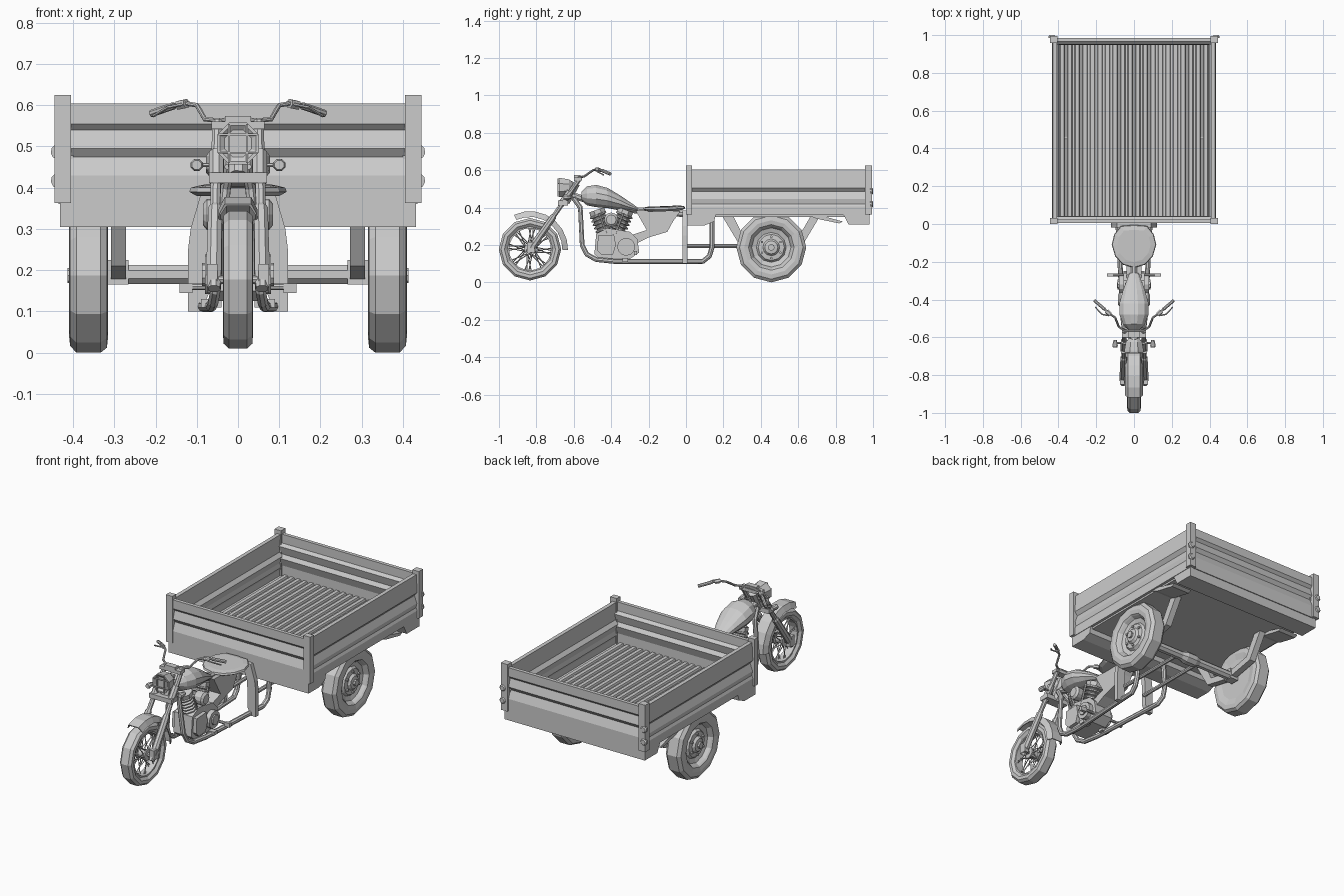
import bpy, bmesh, math
from mathutils import Vector as V

def make(name, lofts, mirror=False, closed=False):
    """Each loft is a list of rings; rings are skinned and capped (or closed into a loop)."""
    verts, faces = [], []
    for rings in lofts:
        b, n, m = len(verts), len(rings[0]), len(rings)
        for r in rings:
            verts += [tuple(p) for p in r]
        for i in range(m if closed else m - 1):
            for j in range(n):
                k, i2 = (j + 1) % n, (i + 1) % m
                faces.append((b+i*n+j, b+i*n+k, b+i2*n+k, b+i2*n+j))
        if not closed:
            faces += [tuple(range(b, b+n)), tuple(range(b+(m-1)*n, b+m*n))]
    me = bpy.data.meshes.new(name)
    me.from_pydata(verts, [], faces)
    bm = bmesh.new()
    bm.from_mesh(me)
    bmesh.ops.recalc_face_normals(bm, faces=bm.faces)
    bm.to_mesh(me)
    bm.free()
    ob = bpy.data.objects.new(name, me)
    bpy.context.collection.objects.link(ob)
    if mirror:
        ob.modifiers.new("mirror", 'MIRROR').use_mirror_merge = False
    return ob

def box(x0, x1, y0, y1, z0, z1):
    return [[(x0, y0, z), (x1, y0, z), (x1, y1, z), (x0, y1, z)] for z in (z0, z1)]

def prism(pts, x0, x1):
    return [[(x, y, z) for y, z in pts] for x in (x0, x1)]

def tube(path, r, n=8):
    P = [V(p) for p in path]
    R = r if isinstance(r, (list, tuple)) else [r] * len(P)
    rings, prev, u = [], None, None
    for i, p in enumerate(P):
        a = (p - P[i-1]).normalized() if i else V()
        c = (P[i+1] - p).normalized() if i < len(P) - 1 else V()
        t = (a + c).normalized()
        if prev is None:
            u = t.orthogonal().normalized()
        else:
            u = prev.rotation_difference(t) @ u
        w, prev = t.cross(u), t
        s = [2 * math.pi * (k + .5) / n for k in range(n)]
        rings.append([p + R[i] * (math.cos(q) * u + math.sin(q) * w) for q in s])
    return rings

def lathe(profile, cy, cz, n=12):
    return [[(x, cy + r * math.sin(2*math.pi*k/n), cz - r * math.cos(2*math.pi*k/n))
             for k in range(n)] for x, r in profile]

def xcyl(x0, x1, y, z, r, n=10):
    return lathe([(x0, r), (x1, r)], y, z, n)

# ---- Cargo bed: ribbed boards, posts, floor ----
def sheet(outer, t):
    return outer + [(d - t, z) for d, z in reversed(outer)]
side = sheet([(.43, .604), (.435, .505), (.418, .485), (.433, .445), (.428, .42), (.435, .405), (.435, .36)], .022)
end = sheet([(.435, .604), (.435, .555), (.42, .54), (.433, .495), (.418, .475), (.435, .43), (.435, .36)], .02)
make("side_board", [[[(d, y, z) for d, z in side] for y in (.02, .975)]], True)
make("front_board", [[[(x, .44 - d, z) for d, z in end] for x in (-.415, .415)]])
make("rear_board", [[[(x, .55 + d, z) for d, z in end] for x in (-.415, .415)]])
make("corner_post", [box(.405, .445, 0, .032, .363, .625), box(.405, .445, .957, .995, .363, .625)], True)
floor = [(-.42, .35), (-.42, .372)]
for i in range(20):
    x = -.4 + i * .04
    floor += [(x + .006, .372), (x + .01, .382), (x + .03, .382), (x + .034, .372)]
floor += [(.42, .372), (.42, .35)]
make("bed_floor", [[[(x, y, z) for x, z in floor] for y in (.015, .975)]])
make("front_beam", [prism([(.005, .365), (.005, .305), (.1, .305), (.15, .325), (.16, .365)], -.432, .432)])
make("rear_beam", [prism([(.84, .365), (.87, .308), (.98, .308), (.98, .365)], -.432, .432)])
make("mud_flap", [prism([(.63, .368), (.68, .368), (.84, .325), (.82, .315), (.7, .34)], .31, .425)], True)
make("tail_lamp", [tube([(.435, .985, z), (.435, .994, z), (.435, 1, z)], [.019, .019, .013], 10)
                   for z in (.417, .487)], True)

# ---- Rear axle, springs, wheels ----
make("axle", [tube([(-.3, .455, .19), (.3, .455, .19)], .025, 8),
              tube([(-.41, .455, .188), (.41, .455, .188)], .014, 8),
              tube([(-.06, .455, .19), (-.03, .455, .19), (.03, .455, .19), (.06, .455, .19)], [.025, .035, .035, .025])])
make("leaf_spring", [prism([(.19, .36), (.25, .36), (.31, .24), (.45, .21), (.6, .24), (.67, .36),
                            (.72, .36), (.63, .21), (.45, .175), (.28, .21)], .272, .308),
                     box(.265, .315, .43, .48, .165, .225)], True)
make("rear_wheel", [lathe([(.322, .01), (.322, .115), (.315, .15), (.318, .175), (.333, .187), (.392, .187),
                           (.407, .17), (.41, .145), (.405, .122), (.397, .115), (.38, .105), (.372, .08),
                           (.385, .07), (.388, .045), (.4, .035), (.404, .01)], .456, .187)], True)
bolts = [xcyl(.38, .396, .456 + .057 * math.sin(a), .187 + .057 * math.cos(a), .007, 6)
         for a in [i * math.pi / 3 for i in range(6)]]
make("wheel_bolts", bolts + [xcyl(.4, .414, .456, .187, .018, 8)], True)
make("drawbar", [tube([(.07, 0, .195), (.07, .14, .195), (.07, .455, .195)], .011)], True)

# ---- Motorcycle frame ----
make("frame_tube", [tube([(.02, -.6, .45), (.03, -.565, .4), (.05, -.555, .2), (.055, -.53, .15), (.06, -.48, .122),
                          (.065, -.38, .112), (.085, .0, .112), (.09, .09, .112), (.095, .125, .14), (.095, .14, .19),
                          (.085, .14, .35)], .0135),
                    tube([(.085, .14, .33), (.085, .0, .33)], .0135)], True)
make("backbone", [tube([(0, -.62, .47), (0, -.5, .43), (0, -.27, .385), (0, 0, .365)], .018),
                  tube([(0, -.645, .43), (0, -.59, .53)], .025)])
# hollow arch behind the engine
arch_side = [(0, .385), (.09, .385), (.115, .3), (.121, .25), (.121, .1), (.09, .1), (.072, .14), (.07, .25),
             (.066, .3), (.05, .34), (0, .345)]
make("rear_guard", [[[(x, y, z) for x, z in arch_side] for y in (-.018, .008)]], True)
make("seat_bracket", [prism([(-.27, .385), (-.03, .38), (-.07, .325), (-.1, .27), (-.2, .24), (-.28, .2),
                             (-.3, .25), (-.21, .28)], -.04, .04)])
seat = [(0, -.005), (.07, -.01), (.105, -.055), (.118, -.11), (.1, -.17), (.06, -.215), (0, -.232)]
seat += [(-x, y) for x, y in seat[-2:0:-1]]
make("seat", [[[(x * s, -.11 + (y + .11) * s, z + .06 * max(0, y + .11)) for x, y in seat]
               for s, z in ((.85, .38), (1, .39), (.97, .4), (.75, .405))]])
make("tank", [[[(w * math.cos(a), y, (t + b) / 2 + (t - b) / 2 * math.sin(a))
                for a in [2 * math.pi * (k + .5) / 12 for k in range(12)]]
               for y, t, b, w in ((-.56, .485, .44, .03), (-.53, .515, .41, .06), (-.48, .523, .4, .08),
                                  (-.42, .507, .395, .08), (-.35, .465, .39, .06), (-.26, .402, .38, .025))]])

# ---- Engine: finned V cylinders and cases ----
def fins(y0, z0, y1, z1):
    path, rad = [], []
    for i in range(7):
        for f, r in ((0, .037), (.25, .05), (.6, .05), (.85, .037)):
            t = (i + f) / 7
            path.append((0, y0 + (y1 - y0) * t, z0 + (z1 - z0) * t))
            rad.append(r)
    return tube(path, rad, 8)
make("cylinders", [fins(-.42, .24, -.475, .37), fins(-.38, .24, -.325, .37)])
make("cylinder_heads", [tube([(0, -.468, .36), (0, -.478, .388)], .045, 8),
                        tube([(0, -.332, .36), (0, -.322, .388)], .045, 8)])
make("crankcase", [prism([(-.48, .26), (-.49, .15), (-.46, .125), (-.3, .125), (-.25, .16), (-.26, .23),
                          (-.3, .27), (-.42, .29)], -.055, .055)])
make("engine_cover", [xcyl(.05, .08, -.32, .19, .048, 12), xcyl(.08, .087, -.32, .19, .028, 10),
                      prism([(-.47, .25), (-.475, .17), (-.45, .145), (-.39, .15), (-.375, .2), (-.385, .255)], .05, .075),
                      lathe([(.03, .034), (.075, .038), (.085, .026)], -.4, .335, 12)], True)
make("push_rods", [tube([(.05, -.42, .25), (.05, -.465, .37)], .006, 6),
                   tube([(.05, -.38, .25), (.05, -.335, .37)], .006, 6)], True)
make("foot_pegs", [xcyl(.05, .14, -.27, .16, .008, 8), box(.11, .142, -.278, -.262, .145, .168),
                   box(.04, .09, -.34, -.31, .11, .13)], True)

# ---- Front wheel, fender, fork ----
CY, CZ = -.834, .177
make("front_tyre", [lathe([(-.024, .122), (-.036, .137), (-.035, .155), (-.022, .167), (.022, .167), (.035, .155),
                           (.036, .137), (.024, .122)], CY, CZ)], closed=True)
make("front_rim", [lathe([(-.024, .125), (-.024, .112), (.024, .112), (.024, .125)], CY, CZ, 24)], closed=True)
make("front_hub", [lathe([(-.03, .032), (-.022, .032), (-.018, .022), (.018, .022), (.022, .032), (.03, .032)], CY, CZ, 12),
                   xcyl(-.075, .075, CY, CZ, .01, 8)])
spokes = []
for i in range(32):
    a, s = i * math.pi / 16, (i // 2) % 2 * 2 - 1
    b, x = a + s * .25, .02 * (1 if i % 2 else -1)
    spokes.append(tube([(x, CY + .025 * math.cos(a - s * .3), CZ + .025 * math.sin(a - s * .3)),
                        (x * .4, CY + .116 * math.cos(b), CZ + .116 * math.sin(b))], .0028, 4))
make("front_spokes", spokes)
arch = [(-.047, -.03), (-.032, 0), (.032, 0), (.047, -.03), (.042, -.03), (.028, -.006), (-.028, -.006), (-.042, -.03)]
make("front_fender", [[[(x, CY + (.203 + d) * math.cos(a), CZ + (.203 + d) * math.sin(a)) for x, d in arch]
                       for a in [math.radians(q) for q in (-1, 14, 31, 48, 65, 82, 99, 115)]]])
make("fork_leg", [tube([(.058, -.845, .155), (.058, -.815, .2), (.055, -.71, .35), (.055, -.705, .357),
                        (.05, -.565, .56)], [.016, .02, .018, .013, .013]),
                  tube([(.052, -.67, .415), (.052, -.62, .485)], .019),
                  box(.05, .075, CY - .015, CY + .025, .16, .215)], True)
make("fork_clamps", [box(-.07, .07, -.685, -.63, .412, .437), box(-.064, .064, -.6, -.56, .542, .56)])
make("gauge", [box(-.032, .032, -.6, -.57, .56, .574)])

# ---- Lights and handlebars ----
make("headlight", [[[(r * math.cos(a), y, .507 + r * math.sin(a))
                     for a in [math.pi / 8 + k * math.pi / 4 for k in range(8)]]
                    for y, r in ((-.6, .025), (-.625, .047), (-.67, .055), (-.68, .055), (-.68, .047), (-.672, .035))]])
make("headlight_guard", [box(x - .002, x + .002, -.686, -.678, .46, .554) for x in (-.022, .022)] +
     [box(-.047, .047, -.686, -.678, z - .002, z + .002) for z in (.485, .529)])
make("turn_signal", [tube([(.1, -.655, .455), (.1, -.645, .455), (.1, -.615, .455)], [.012, .016, .01]),
                     tube([(.05, -.63, .455), (.1, -.63, .455)], .005, 6)], True)
make("handlebar", [tube([(0, -.565, .566), (.05, -.565, .563), (.08, -.545, .566), (.092, -.515, .587),
                         (.1, -.495, .6), (.13, -.475, .605), (.16, -.447, .597), (.21, -.405, .58)], .006),
                   tube([(.155, -.452, .599), (.21, -.405, .58)], .009),
                   tube([(.125, -.48, .604), (.145, -.462, .6)], .012, 6),
                   tube([(.135, -.485, .602), (.17, -.478, .595), (.205, -.44, .574)], .004, 6)], True)
